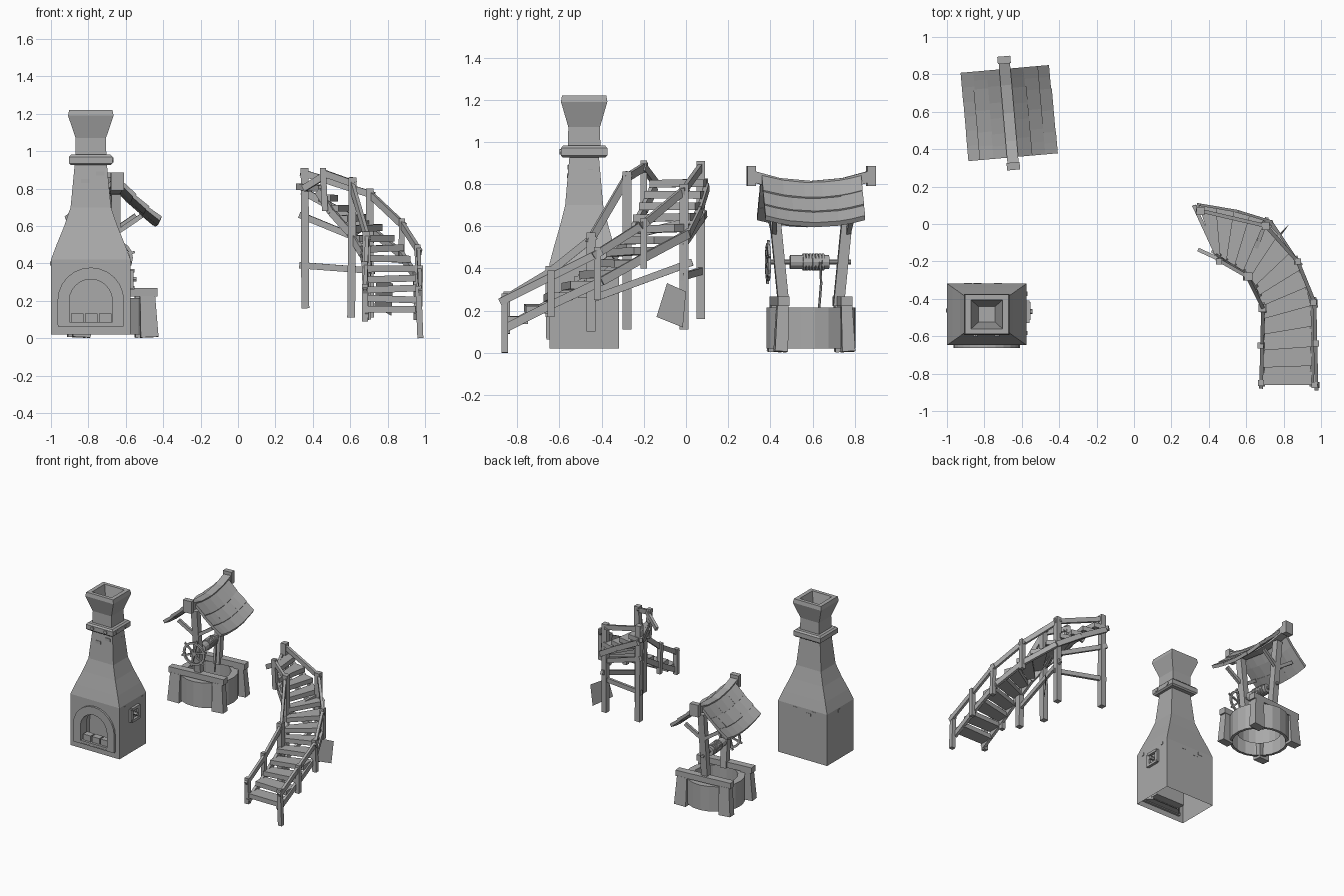
import bpy, bmesh, random
from math import sin, cos, pi, radians
from mathutils import Vector, Matrix

if "Cube" in bpy.data.objects:
    bpy.data.objects.remove(bpy.data.objects["Cube"])

random.seed(4)
M = Matrix.Identity(4)          # placement of the group being built
grey = bpy.data.materials.new("dark_grey")
grey.diffuse_color = (.4, .4, .4, 1)
grey.use_nodes = True
grey.node_tree.nodes["Principled BSDF"].inputs["Base Color"].default_value = grey.diffuse_color


def make(name, verts, faces):
    me = bpy.data.meshes.new(name)
    me.from_pydata([M @ Vector(v) for v in verts], [], faces)
    bm = bmesh.new()
    bm.from_mesh(me)
    bmesh.ops.recalc_face_normals(bm, faces=bm.faces)
    bm.to_mesh(me)
    bm.free()
    me.materials.append(grey)
    ob = bpy.data.objects.new(name, me)
    bpy.context.collection.objects.link(ob)
    return ob


def loft(name, rings, caps=True, closed=False):
    n, k = len(rings[0]), len(rings)
    faces = []
    for r in range(k if closed else k - 1):
        a, b = r * n, (r + 1) % k * n
        faces += [(a + i, a + (i + 1) % n, b + (i + 1) % n, b + i) for i in range(n)]
    if caps:
        faces += [tuple(range(n)), tuple(range((k - 1) * n, k * n))]
    return make(name, [v for r in rings for v in r], faces)


def beam(name, a, b, w=.03, h=.03, up=(0, 0, 1), taper=1):
    a, b = Vector(a), Vector(b)
    d = (b - a).normalized()
    up = Vector(up)
    if abs(d.dot(up)) > .9:
        up = Vector((0, 1, 0))
    s = d.cross(up).normalized()
    t = s.cross(d)
    ring = lambda p, k: [p + s * x * w * k / 2 + t * y * h * k / 2
                         for x, y in ((-1, -1), (1, -1), (1, 1), (-1, 1))]
    return loft(name, [ring(a, 1), ring(b, taper)])


def rod(name, a, b, r, n=10):
    a, b = Vector(a), Vector(b)
    q = (b - a).to_track_quat('Z', 'Y')
    ring = [q @ Vector((r * cos(2 * pi * i / n), r * sin(2 * pi * i / n), 0)) for i in range(n)]
    return loft(name, [[a + v for v in ring], [b + v for v in ring]])


def rect(z, hx, hy):
    return [(-hx, -hy, z), (hx, -hy, z), (hx, hy, z), (-hx, hy, z)]


# ---------------- Oven ----------------
M = Matrix.Translation((-.787, -.483, 0))
body = loft("oven_body", [rect(*s) for s in (
    (.02, .213, .165), (.42, .213, .165), (.5, .183, .144), (.6, .142, .115),
    (.7, .108, .09), (.93, .086, .07))])


def arch(r, foot, y, n=12):
    return [(r, y, foot)] + [(r * cos(pi * i / n), y, .2 + r * sin(pi * i / n))
                             for i in range(n + 1)] + [(-r, y, foot)]


cutter = loft("mouth_cutter", [arch(.125, .085, -.3), arch(.125, .085, -.05)])
cutter.hide_render = True
mod = body.modifiers.new("mouth", 'BOOLEAN')
mod.object = cutter
mod.solver = 'EXACT'
bpy.context.view_layer.objects.active = body
bpy.ops.object.modifier_apply(modifier="mouth")
bpy.data.objects.remove(cutter)
# open underside
bm = bmesh.new()
bm.from_mesh(body.data)
bmesh.ops.delete(bm, geom=[f for f in bm.faces if f.calc_center_median().z < .03], context='FACES')
bm.to_mesh(body.data)
bm.free()
# arch surround, hearth and fire bricks
loft("arch_surround", [arch(.178, .07, -.16), arch(.178, .07, -.18),
                       arch(.115, .07, -.18), arch(.115, .07, -.1)], caps=False, closed=True)
beam("hearth_sill", (-.175, -.163, .075), (.175, -.163, .075), .03, .025)
for i in range(3):
    beam("fire_brick", (-.105 + .075 * i, -.135, .108), (-.04 + .075 * i, -.135, .108), .05, .05)
# collar with studs
loft("chimney_collar", [rect(.925, .105, .1), rect(.935, .117, .11),
                        rect(.97, .117, .11), rect(.982, .105, .1)])
for x in (-.06, .055):
    rod("collar_stud", (x, -.105, .953), (x, -.118, .953), .014, 8)
    rod("collar_stud", (.11, x, .953), (.122, x, .953), .014, 8)
# hollow flared chimney
loft("chimney_top", [rect(*s) for s in (
    (.98, .083, .077), (1.07, .081, .075), (1.19, .122, .11), (1.22, .116, .105),
    (1.22, .085, .078), (1.05, .045, .042))])
# side hatch frame and exposed wall bricks
for z in (.27, .36):
    beam("hatch_frame", (.218, -.03, z), (.218, .065, z), .03, .02)
for y in (-.03, .06):
    beam("hatch_frame", (.218, y, .265), (.218, y, .365), .02, .03)
rod("hatch_handle", (.21, .015, .315), (.245, .015, .315), .014, 6)
for x, y, z in ((-.03, -.07, .84), (.05, -.068, .88), (.07, .03, .86), (.075, -.02, .8),
                (.195, .11, .4), (-.195, .02, .4), (-.05, .156, .38), (.195, -.1, .4),
                (-.1, .156, .4), (.06, .156, .4)):
    beam("wall_brick", (x - .022, y, z), (x + .022, y, z), .022, .022)

# ---------------- Well ----------------
M = Matrix.Translation((-.67, .593, 0)) @ Matrix.Rotation(radians(5), 4, 'Z')
circ = lambda r, z: [(r * cos(pi * i / 10), r * sin(pi * i / 10), z) for i in range(20)]
loft("well_basin", [circ(.192, .02), circ(.212, .02), circ(.212, .215),
                    circ(.16, .215), circ(.16, .1)], caps=False)
for sy in (-1, 1):
    for sx in (-1, 1):
        beam("well_foot", (sx * .182, sy * .16, .005), (sx * .172, sy * .152, .225), .095, .062, taper=.85)
    beam("rim_beam", (-.225, sy * .15, .245), (.225, sy * .15, .245), .055, .045)
    beam("roof_post", (0, sy * .13, .22), (0, sy * .185, .77), .05, .05)
    for sx in (-1, 1):
        beam("roof_brace", (0, sy * .175, .56), (sx * .14, sy * .185, .655), .022, .025)
# sagging ridge beam
ys = [-.3, -.15, 0, .15, .3]
sag = lambda y: .6 * y * y
loft("ridge_beam", [[(x, y, .785 + z + sag(y)) for x, z in
                     ((-.03, -.025), (.03, -.025), (.03, .03), (-.03, .03))] for y in ys])
for y in (-.285, .285):
    beam("ridge_end", (0, y - .02, .838), (0, y + .02, .838), .07, .095)
# three overlapping plank rows on each slope
prof = [(.015, .80), (.085, .725), (.155, .66), (.223, .605)]
for side in (-1, 1):
    for r in range(3):
        (x0, z0), (x1, z1) = prof[r], prof[r + 1]
        cuts = [-.237, random.uniform(-.13, -.03), random.uniform(.05, .15), .237]
        for a, b in zip(cuts, cuts[1:]):
            e = random.uniform(0, .012)
            rings = []
            for t in (0, .5, 1):
                y = a + (b - a) * t
                s = sag(y)
                rings.append([(side * x0, y, z0 + s - .005), (side * (x1 + e), y, z1 + s - .01),
                              (side * (x1 + e + .012), y, z1 + s + .012), (side * (x0 + .01), y, z0 + s + .012)])
            loft("roof_plank", rings)
# windlass with rope and spoked wheel
rod("windlass_axle", (0, -.21, .43), (0, .19, .43), .012)
rod("windlass_drum", (0, -.1, .43), (0, .085, .43), .034, 12)
for i in range(7):
    rod("rope_coil", (0, -.04 + i * .015, .43), (0, -.028 + i * .015, .43), .041, 12)
for a, b in (((.04, .04, .43), (.035, .045, .33)), ((.035, .045, .33), (.03, .035, .2))):
    rod("hanging_rope", a, b, .006, 6)
wheel = [[(r * cos(pi * i / 8), y, .43 + r * sin(pi * i / 8)) for i in range(16)]
         for r, y in ((.09, -.212), (.09, -.198), (.074, -.198), (.074, -.212))]
loft("wheel_rim", wheel, caps=False, closed=True)
for k in range(3):
    dx, dz = .105 * cos(k * pi / 3 + .3), .105 * sin(k * pi / 3 + .3)
    beam("wheel_spoke", (-dx, -.205, .43 - dz), (dx, -.205, .43 + dz), .012, .012)

# ---------------- Curved staircase ----------------
M = Matrix.Identity(4)
inner = [(.69, -.86), (.69, -.66), (.69, -.48), (.665, -.35), (.60, -.26), (.5, -.2), (.43, -.15)]
outer = [(.95, -.86), (.952, -.64), (.945, -.4), (.87, -.2), (.73, .01), (.55, .065), (.345, .1)]


def along(path, t):
    t = min(max(t, 0), 1) * (len(path) - 1)
    i = min(int(t), len(path) - 2)
    return Vector(path[i]).lerp(Vector(path[i + 1]), t - i)


N = 13
for i in range(N):
    z = .155 + .054 * i
    t0, t1 = i / N, (i + 1.1) / N
    tilt = random.uniform(-.006, .006)
    quad = [(along(inner, t0), -tilt), (along(outer, t0), tilt),
            (along(outer, t1), tilt), (along(inner, t1), -tilt)]
    loft("tread", [[(p.x, p.y, z + k + e) for p, k in quad] for e in (-.018, .018)])
# stringers under the treads
for path in (inner, outer):
    for i in range(6):
        a, b = along(path, i / 6), along(path, (i + 1) / 6)
        beam("stringer", (*a, .115 + i * .112), (*b, .115 + (i + 1) * .112), .022, .04)
# posts: x, y, bottom, top
posts_in = [(.68, -.85, .09, .29), (.685, -.65, .17, .41), (.69, -.45, .1, .57),
            (.605, -.28, .11, .86), (.465, -.2, .68, .91)]
posts_out = [(.975, -.86, 0, .28), (.97, -.64, .17, .39), (.965, -.42, .25, .5),
             (.875, -.2, .4, .64), (.705, -.01, .11, .8), (.36, .07, .16, .91)]
for row in (posts_in, posts_out):
    for x, y, z0, z1 in row:
        w = .042 if z1 - z0 > .45 else .032
        beam("stair_post", (x, y, z0), (x + random.uniform(-.012, .012), y, z1), w, w)
    for p, q in zip(row, row[1:]):
        a, b = Vector((p[0], p[1], p[3] - .03)), Vector((q[0], q[1], q[3] - .03))
        d = (b - a).normalized() * .025
        beam("handrail", a - d, b + d, .02, .036)
beam("handrail_end", (.48, -.2, .88), (.35, -.14, .8), .02, .036)
# braces between the tall posts
for a, b in (((.33, .08, .39), (.73, -.02, .36)), ((.33, .09, .66), (.72, -.02, .5)),
             ((.69, -.46, .25), (.71, .03, .43)), ((.6, -.28, .55), (.7, 0, .62)),
             ((.32, .1, .81), (.44, -.16, .8))):
    beam("brace", a, b, .02, .034)
# loose flat board
make("loose_board", [(.74, -.09, .33), (.83, 0, .29), (.82, -.015, .12), (.73, -.14, .17)], [(0, 1, 2, 3)])
